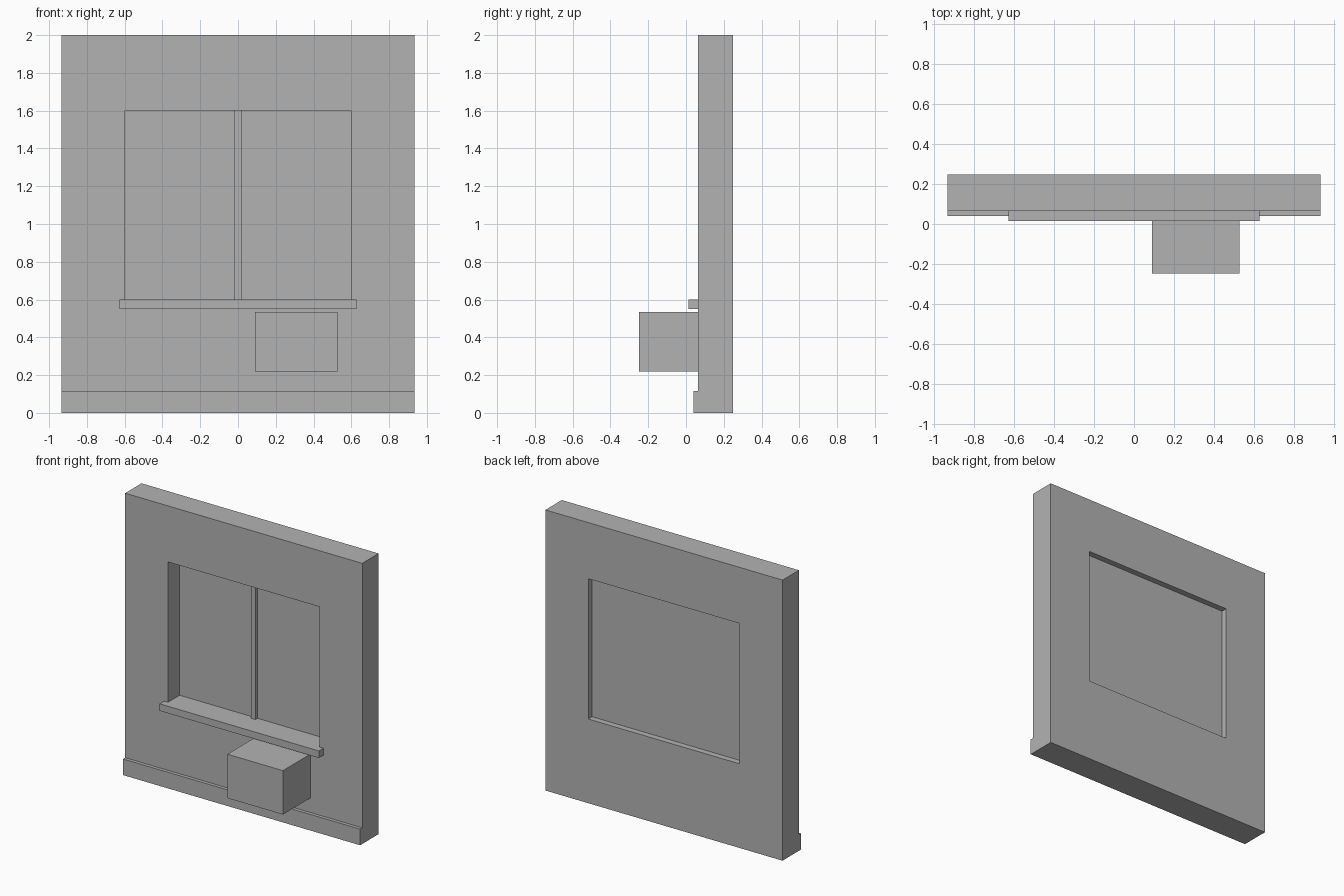
import bpy
import bmesh

cube = bpy.data.objects.get("Cube")
if cube:
    bpy.data.objects.remove(cube, do_unlink=True)

GREY = (0.45, 0.45, 0.45, 1)
plaster = bpy.data.materials.new("plain grey")
plaster.use_nodes = True
plaster.diffuse_color = GREY
plaster.node_tree.nodes["Principled BSDF"].inputs["Base Color"].default_value = GREY

# Shared measurements
WALL_X, WALL_TOP = 0.935, 2.0
FRONT, BACK = 0.064, 0.248
OPEN_X, OPEN_LOW, OPEN_HIGH = 0.597, 0.6, 1.6
GLASS_FRONT, GLASS_BACK = 0.195, 0.205


def finish(name, bm):
    bmesh.ops.recalc_face_normals(bm, faces=bm.faces)
    mesh = bpy.data.meshes.new(name)
    bm.to_mesh(mesh)
    bm.free()
    mesh.materials.append(plaster)
    obj = bpy.data.objects.new(name, mesh)
    bpy.context.collection.objects.link(obj)
    return obj


def box(name, x, y, z):
    """Box between the given (low, high) limits on each axis."""
    bm = bmesh.new()
    bmesh.ops.create_cube(bm, size=1)
    for v in bm.verts:
        v.co = [lim[0] if c < 0 else lim[1] for c, lim in zip(v.co, (x, y, z))]
    return finish(name, bm)


def rectangle(bm, half, low, high, y):
    corners = ((-half, low), (half, low), (half, high), (-half, high))
    return [bm.verts.new((x, y, z)) for x, z in corners]


# Wall with a window opening right through it
bm = bmesh.new()
loops = [
    rectangle(bm, WALL_X, 0, WALL_TOP, FRONT),
    rectangle(bm, WALL_X, 0, WALL_TOP, BACK),
    rectangle(bm, OPEN_X, OPEN_LOW, OPEN_HIGH, BACK),
    rectangle(bm, OPEN_X, OPEN_LOW, OPEN_HIGH, FRONT),
]
for a, b in zip(loops, loops[1:] + loops[:1]):
    for i in range(4):
        j = (i + 1) % 4
        bm.faces.new((a[i], a[j], b[j], b[i]))
finish("wall", bm)

# Window pane and its central bar
box("window_pane", (-OPEN_X, OPEN_X), (GLASS_FRONT, GLASS_BACK), (OPEN_LOW, OPEN_HIGH))
box("window_bar", (-0.0185, 0.0185), (0.172, GLASS_FRONT), (OPEN_LOW, OPEN_HIGH))

# Projecting parts on the front
box("window_sill", (-0.628, 0.628), (0.014, FRONT), (0.55, OPEN_LOW))
box("skirting", (-WALL_X, WALL_X), (0.04, FRONT), (0, 0.115))
box("wall_unit", (0.09, 0.528), (-0.248, FRONT), (0.22, 0.533))
